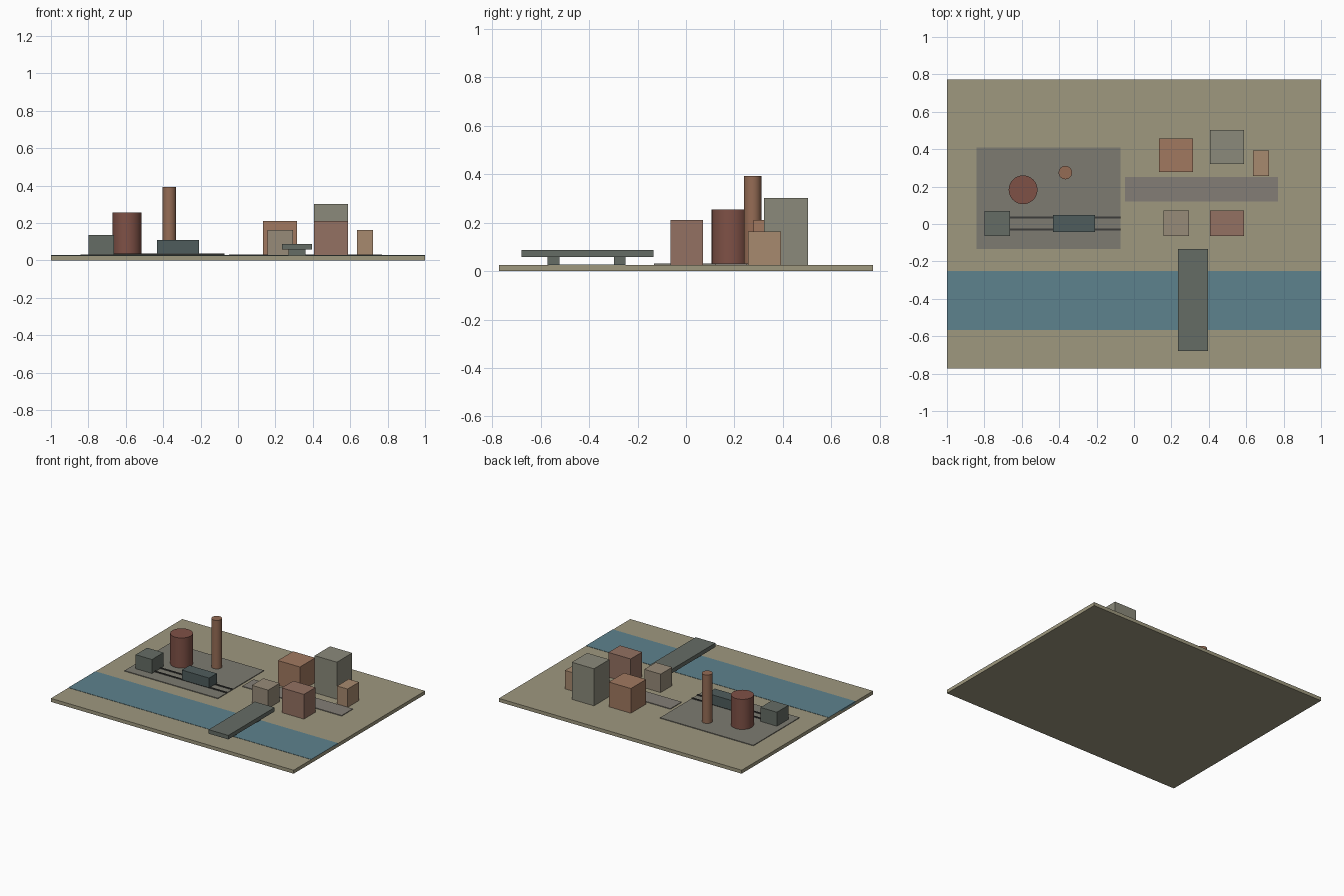
import bpy
from math import radians

if "Cube" in bpy.data.objects:
    bpy.data.objects.remove(bpy.data.objects["Cube"])


def material(name, r, g, b):
    # colours are given as screen 0-255 values
    m = bpy.data.materials.new(name)
    m.diffuse_color = [(c / 255) ** 2.2 for c in (r, g, b)] + [1]
    m.use_nodes = True
    m.node_tree.nodes["Principled BSDF"].inputs["Base Color"].default_value = m.diffuse_color
    return m


EARTH = material("earth", 157, 151, 126)
WATER = material("water", 94, 129, 140)
PAVING = material("paving", 124, 122, 113)
ROAD = material("road", 130, 125, 117)
STEEL = material("steel", 101, 108, 101)
DARK = material("dark_steel", 80, 93, 93)
RAIL = material("rail", 62, 62, 60)
RUST = material("rust", 126, 82, 72)
BRICK = material("brick", 148, 108, 86)
CLAY = material("clay", 160, 120, 96)
STONE = material("stone", 138, 137, 122)
SAND = material("sand", 166, 136, 110)
TAUPE = material("taupe", 150, 138, 120)
ROSE = material("rose", 146, 112, 98)


def box(name, x, y, z, mat):
    # each axis is a (min, max) pair
    axes = (x, y, z)
    bpy.ops.mesh.primitive_cube_add(size=1, location=[(a + b) / 2 for a, b in axes])
    o = bpy.context.object
    o.name = name
    o.scale = [b - a for a, b in axes]
    bpy.ops.object.transform_apply(location=False, rotation=False, scale=True)
    o.data.materials.append(mat)
    return o


def cylinder(name, x, y, r, z0, z1, mat):
    bpy.ops.mesh.primitive_cylinder_add(vertices=32, radius=r, depth=z1 - z0,
                                        location=(x, y, (z0 + z1) / 2))
    o = bpy.context.object
    o.name = name
    o.data.materials.append(mat)
    bpy.ops.object.shade_smooth_by_angle(angle=radians(30))
    return o


G = 0.026   # ground level
P = 0.031   # paved yard level

# Ground, river, yard and street
box("ground", (-1, 1), (-0.773, 0.773), (0, G), EARTH)
box("river", (-1, 1), (-0.567, -0.25), (G - 0.01, G + 0.002), WATER)
box("factory_yard", (-0.842, -0.073), (-0.133, 0.41), (G - 0.005, P), PAVING)
box("street", (-0.048, 0.77), (0.12, 0.252), (G - 0.005, P), ROAD)

# Factory
box("shed", (-0.798, -0.663), (-0.065, 0.07), (P, 0.135), STEEL)
cylinder("storage_tank", -0.593, 0.183, 0.077, P, 0.255, RUST)
cylinder("chimney", -0.367, 0.275, 0.036, P, 0.392, BRICK)

# Railway
for i, y in enumerate((-0.03, 0.035)):
    box(f"rail_{i + 1}", (-0.70, -0.073), (y - 0.005, y + 0.005), (P, 0.037), RAIL)
box("rail_wagon", (-0.433, -0.208), (-0.043, 0.048), (0.037, 0.11), DARK)

# Town buildings
buildings = [
    ((0.134, 0.316), (0.278, 0.457), 0.21, CLAY),
    ((0.406, 0.589), (0.322, 0.503), 0.302, STONE),
    ((0.637, 0.723), (0.256, 0.392), 0.163, SAND),
    ((0.159, 0.294), (-0.065, 0.071), 0.163, TAUPE),
    ((0.406, 0.589), (-0.065, 0.071), 0.21, ROSE),
]
for i, (x, y, top, mat) in enumerate(buildings):
    box(f"building_{i + 1}", x, y, (G, top), mat)

# Bridge
box("bridge_deck", (0.234, 0.396), (-0.68, -0.135), (0.058, 0.088), STEEL)
for i, y in enumerate((-0.547, -0.274)):
    box(f"bridge_pier_{i + 1}", (0.27, 0.361), (y - 0.024, y + 0.024), (G, 0.058), STEEL)
